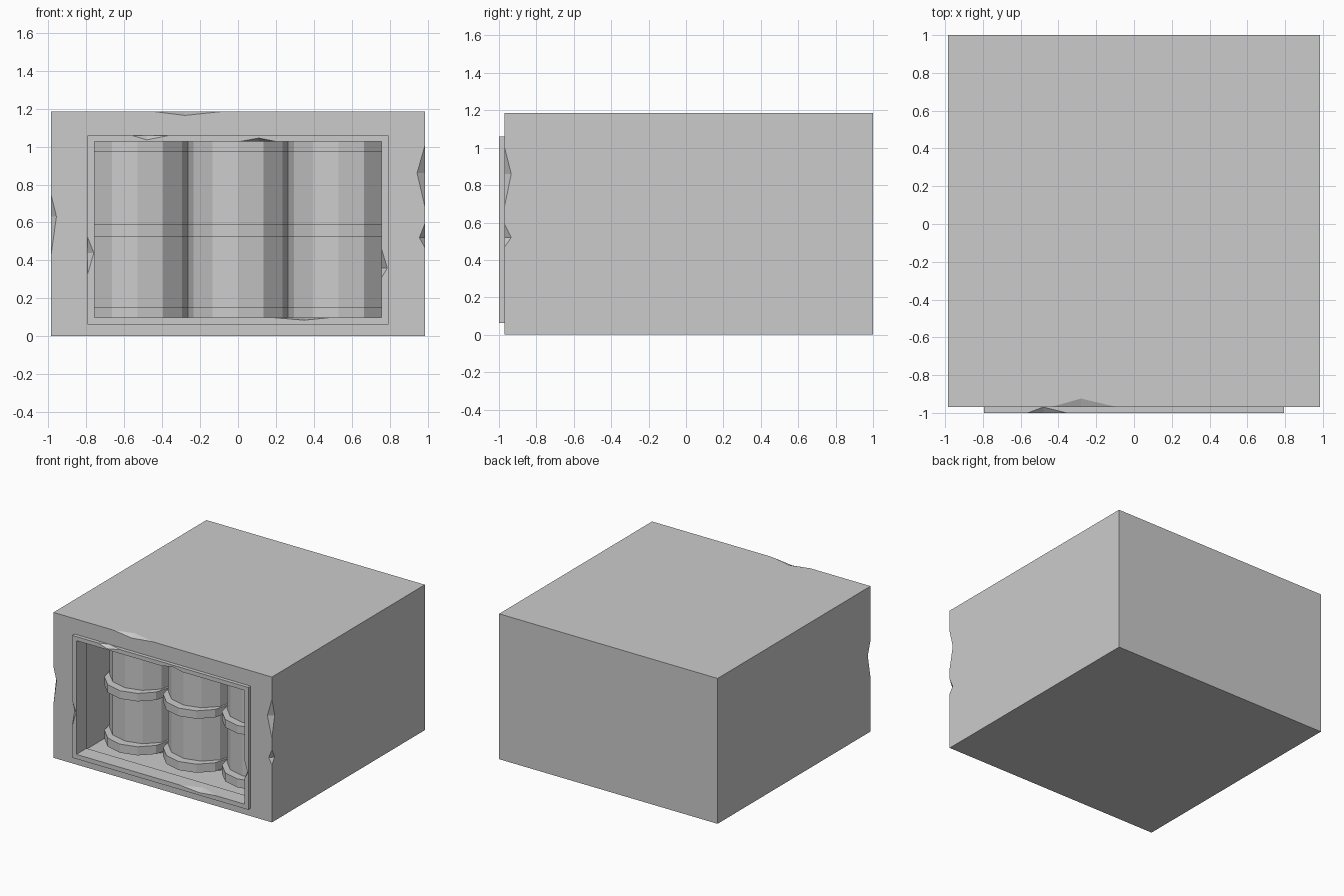
import bpy, bmesh, math
from mathutils import Vector

if "Cube" in bpy.data.objects:
    bpy.data.objects.remove(bpy.data.objects["Cube"])


def finish(bm, name):
    bmesh.ops.recalc_face_normals(bm, faces=bm.faces)
    me = bpy.data.meshes.new(name)
    bm.to_mesh(me)
    bm.free()
    ob = bpy.data.objects.new(name, me)
    bpy.context.collection.objects.link(ob)
    return ob


def add_box(bm, lo, hi):
    vs = bmesh.ops.create_cube(bm, size=1)["verts"]
    for v in vs:
        v.co = Vector([lo[i] if v.co[i] < 0 else hi[i] for i in range(3)])


def add_chip(bm, pts):
    # tetrahedron: two points on the edge, one on each neighbouring face
    pts = [Vector(p) for p in pts]
    c = sum(pts, Vector()) / 4
    v = [bm.verts.new(c + (p - c) * 1.04) for p in pts]
    for f in ((0, 1, 2), (0, 3, 1), (0, 2, 3), (1, 3, 2)):
        bm.faces.new([v[i] for i in f])


def cut(target, bm, name):
    cutter = finish(bm, name)
    cutter.hide_render = True
    cutter.hide_viewport = True
    m = target.modifiers.new("cut", "BOOLEAN")
    m.object, m.operation, m.solver = cutter, "DIFFERENCE", "EXACT"


def horizontal_chip(bm, x0, xm, x1, z, dz, y, dy):
    add_chip(bm, [(x0, y, z), (x1, y, z), (xm, y, z + dz), (xm, y + dy, z)])


def vertical_chip(bm, z0, zm, z1, x, dx, y, dy):
    add_chip(bm, [(x, y, z0), (x, y, z1), (x + dx, y, zm), (x, y + dy, zm)])


W, FRONT, TOP = 0.985, -0.97, 1.185
FX, Z0, Z1 = 0.793, 0.063, 1.06      # frame outer size
IX, IZ0, IZ1 = 0.757, 0.1, 1.027     # frame opening
CY, R, PITCH = -0.43, 0.27, 0.53     # column row

# block with cavity and chipped front edges
bm = bmesh.new()
add_box(bm, (-W, FRONT, 0), (W, 1, TOP))
block = finish(bm, "block")
bm = bmesh.new()
add_box(bm, (-FX, -1.2, Z0), (FX, CY, Z1))
horizontal_chip(bm, -0.44, -0.28, -0.09, TOP, -0.02, FRONT, 0.045)
vertical_chip(bm, 0.69, 0.86, 1.0, W, -0.04, FRONT, 0.035)
vertical_chip(bm, 0.47, 0.52, 0.59, W, -0.028, FRONT, 0.035)
vertical_chip(bm, 0.44, 0.63, 0.74, -W, 0.027, FRONT, 0.035)
cut(block, bm, "block_cutter")

# window frame: rectangular tube
bm = bmesh.new()
loops = []
for x, z0, z1, y in ((FX, Z0, Z1, -1), (FX, Z0, Z1, -0.87),
                     (IX, IZ0, IZ1, -0.87), (IX, IZ0, IZ1, -1)):
    loops.append([bm.verts.new(p) for p in
                  ((-x, y, z0), (x, y, z0), (x, y, z1), (-x, y, z1))])
for i in range(4):
    a, b = loops[i], loops[(i + 1) % 4]
    for j in range(4):
        k = (j + 1) % 4
        bm.faces.new((a[j], a[k], b[k], b[j]))
frame = finish(bm, "frame")
# frame chips: outer top and left, inner top, bottom and right
bm = bmesh.new()
horizontal_chip(bm, -0.56, -0.48, -0.36, Z1, -0.024, -1, 0.03)
vertical_chip(bm, 0.33, 0.44, 0.52, -FX, 0.032, -1, 0.03)
horizontal_chip(bm, 0.01, 0.11, 0.2, IZ1, 0.018, -1, 0.06)
horizontal_chip(bm, 0.17, 0.35, 0.5, IZ0, -0.015, -1, 0.06)
vertical_chip(bm, 0.31, 0.36, 0.46, IX, 0.03, -1, 0.05)
cut(frame, bm, "frame_cutter")


# scalloped row of three half columns, extruded upwards
def scallop(name, z0, z1, shift):
    pts = []
    for c in (-PITCH, 0, PITCH):
        for i in range(7):
            a = math.pi * (1 + i / 6)
            x = c + R * math.cos(a)
            y = CY - shift + R * math.sin(a)
            lim = PITCH / 2
            if i == 0 or i == 6:      # neighbouring columns meet on one line
                x = c + (lim if i else -lim)
                y = CY - shift - 0.015
            if i == 0 and pts:
                continue
            pts.append((x, y))
    pts += [(pts[-1][0], CY + 0.02), (pts[0][0], CY + 0.02)]
    bm = bmesh.new()
    f = bm.faces.new([bm.verts.new((x, y, z0)) for x, y in pts])
    top = bmesh.ops.extrude_face_region(bm, geom=[f])["geom"]
    for v in top:
        if isinstance(v, bmesh.types.BMVert):
            v.co.z = z1
    finish(bm, name)


scallop("columns", Z0 + 0.005, Z1 - 0.005, 0)
for name, z0, z1 in (("lower_ring", 0.085, 0.155), ("middle_ring", 0.525, 0.59),
                     ("upper_ring", 0.975, 1.045)):
    scallop(name, z0, z1, 0.065)
